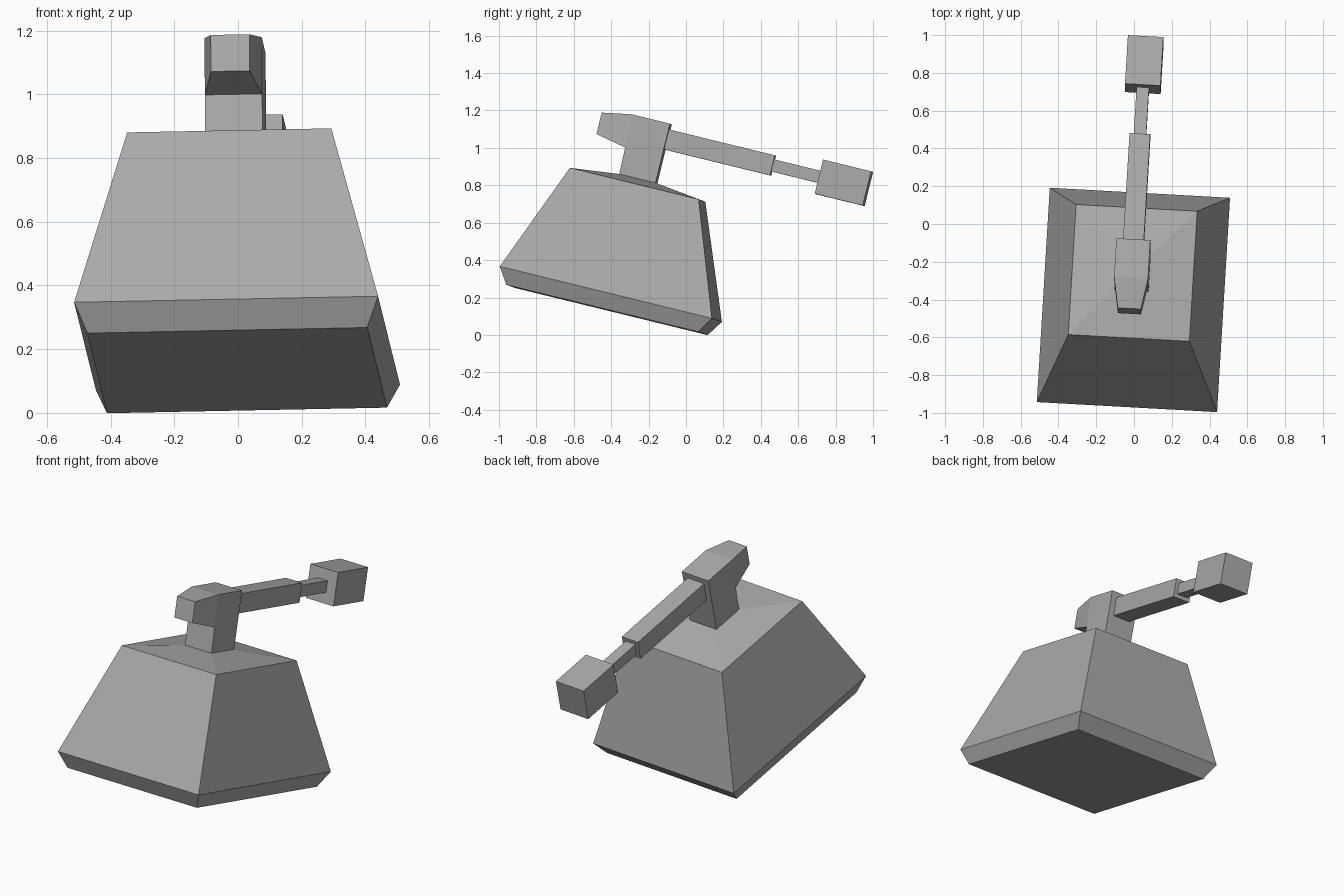
import bpy
import bmesh
from mathutils import Matrix, Vector

cube = bpy.data.objects.get("Cube")
if cube:
    bpy.data.objects.remove(cube, do_unlink=True)

# One plain grey for everything
grey = bpy.data.materials.new("plain grey")
grey.use_nodes = True
grey.diffuse_color = (0.4, 0.4, 0.4, 1)
grey.node_tree.nodes["Principled BSDF"].inputs["Base Color"].default_value = (0.4, 0.4, 0.4, 1)

# Tilted and slightly turned frame shared by all parts (origin at the body's widest ring)
ax = Vector((0.998, -0.0555, 0.0199)).normalized()
ay = Vector((0.0653, 0.969, -0.237))
ay = (ay - ax * ay.dot(ax)).normalized()
frame = Matrix((ax, ay, ax.cross(ay))).transposed().to_4x4()
frame.translation = (-0.003, -0.402, 0.218)


def finish(name, bm):
    bmesh.ops.recalc_face_normals(bm, faces=bm.faces)
    mesh = bpy.data.meshes.new(name)
    bm.to_mesh(mesh)
    bm.free()
    mesh.materials.append(grey)
    obj = bpy.data.objects.new(name, mesh)
    obj.matrix_world = frame
    bpy.context.collection.objects.link(obj)
    return obj


def loft(name, rings):
    """Stack rectangular rings given as (half width, y min, y max, z)."""
    bm = bmesh.new()
    loops = [[bm.verts.new(p) for p in
              ((-w, y0, z), (w, y0, z), (w, y1, z), (-w, y1, z))]
             for w, y0, y1, z in rings]
    for a, b in zip(loops, loops[1:]):
        for i in range(4):
            j = (i + 1) % 4
            bm.faces.new((a[i], a[j], b[j], b[i]))
    bm.faces.new(loops[0])
    bm.faces.new(loops[-1])
    return finish(name, bm)


def side_profile(name, points, sides):
    """Mirror a (y, z, half width) outline across x; sides lists the side faces."""
    bm = bmesh.new()
    left = [bm.verts.new((w, y, z)) for y, z, w in points]
    right = [bm.verts.new((-w, y, z)) for y, z, w in points]
    n = len(points)
    for i in range(n):
        j = (i + 1) % n
        bm.faces.new((left[i], left[j], right[j], right[i]))
    for face in sides:
        bm.faces.new([left[i] for i in face])
        bm.faces.new([right[i] for i in face])
    return finish(name, bm)


# Tapered body with undercut base and shallow hipped roof rising to the neck
loft("body", [(0.44, -0.53, 0.53, -0.087),
              (0.478, -0.585, 0.585, 0.0),
              (0.321, -0.355, 0.355, 0.602),
              (0.09, -0.104, 0.096, 0.634)])

# Neck and head with a narrowing front
side_profile("neck_and_head",
             [(-0.104, 0.63, 0.09), (0.096, 0.63, 0.09), (0.096, 0.96, 0.09),
              (-0.115, 0.96, 0.09), (-0.275, 0.931, 0.061),
              (-0.275, 0.813, 0.061), (-0.107, 0.779, 0.09)],
             [(0, 1, 2, 3, 6), (3, 4, 5, 6)])

# Arm, thin rod and end block in a row behind the head
for name, half, y0, y1 in (("arm", 0.055, 0.08, 0.68),
                           ("thin_rod", 0.033, 0.67, 0.95),
                           ("end_block", 0.094, 0.938, 1.203)):
    loft(name, [(half, y0, y1, 0.874 - half), (half, y0, y1, 0.874 + half)])
